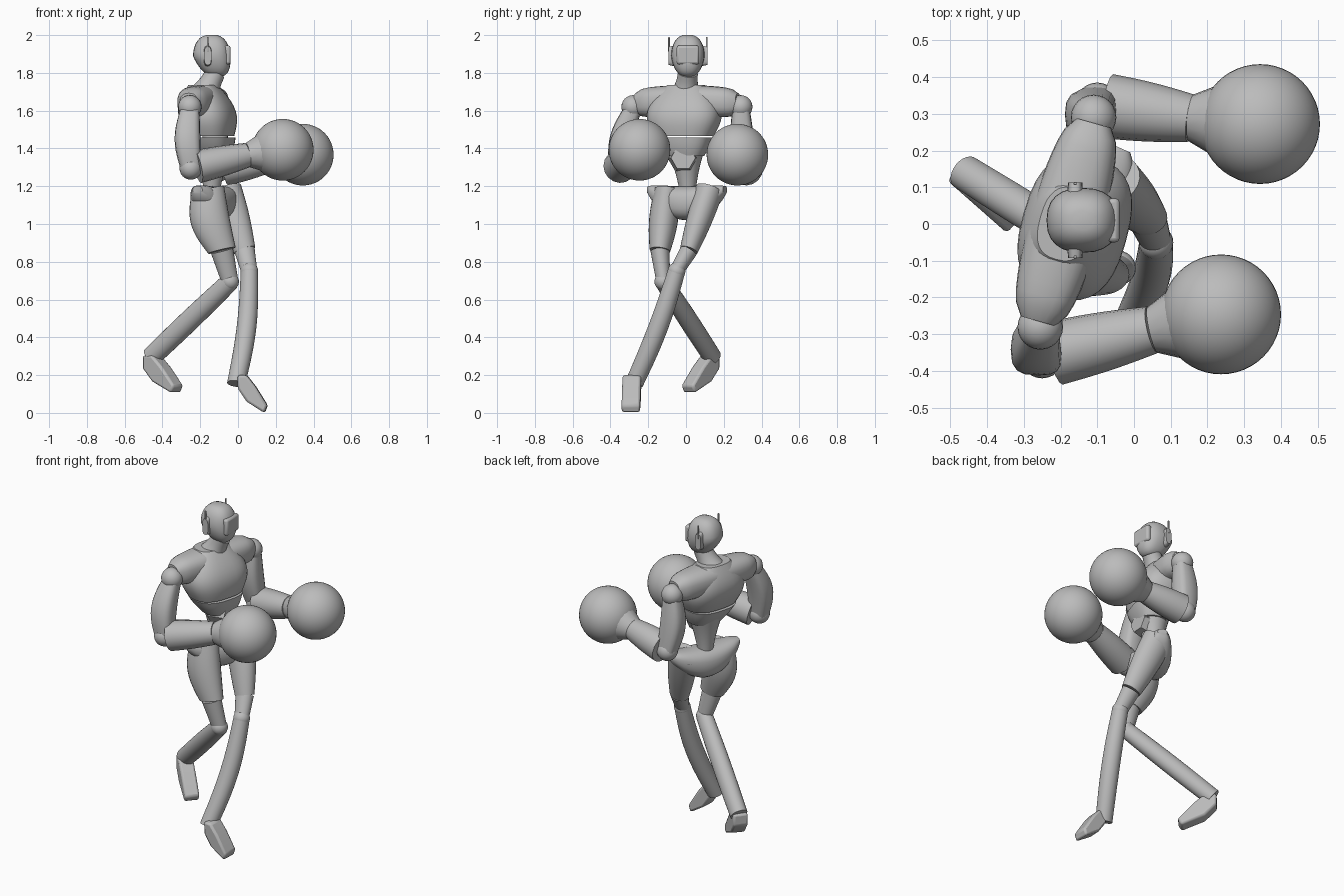
import bpy, bmesh, math
from mathutils import Vector

cube = bpy.data.objects.get("Cube")
if cube:
    bpy.data.objects.remove(cube, do_unlink=True)

grey = bpy.data.materials.new("plain_grey")
grey.use_nodes = True
colour = (0.5, 0.5, 0.5, 1)
grey.diffuse_color = colour
grey.node_tree.nodes["Principled BSDF"].inputs["Base Color"].default_value = colour
UP = Vector((0, 0, 1))
ACROSS = Vector((0, 1, 0))
ORIGIN = Vector((0, 0, 0))


def finish(name, bm, angle=40, bevel=0):
    bmesh.ops.recalc_face_normals(bm, faces=bm.faces)
    mesh = bpy.data.meshes.new(name)
    bm.to_mesh(mesh)
    bm.free()
    part = bpy.data.objects.new(name, mesh)
    bpy.context.collection.objects.link(part)
    mesh.materials.append(grey)
    if bevel:
        modifier = part.modifiers.new("soft_edges", 'BEVEL')
        modifier.width = bevel
        modifier.segments = 2
    bpy.ops.object.select_all(action='DESELECT')
    part.select_set(True)
    bpy.context.view_layer.objects.active = part
    bpy.ops.object.shade_smooth_by_angle(angle=math.radians(angle))


def loft(name, rings, side, axis, sides=24, power=2):
    """Skin superellipse rings of (centre, half width, half depth)."""
    bm = bmesh.new()
    across = (side - axis * side.dot(axis)).normalized()
    deep = across.cross(axis)

    def rounded(value):
        return math.copysign(abs(value) ** (2 / power), value)

    loops = []
    for centre, width, depth in rings:
        loop = []
        for k in range(sides):
            turn = math.tau * k / sides
            loop.append(bm.verts.new(centre + across * width * rounded(math.cos(turn))
                                     + deep * depth * rounded(math.sin(turn))))
        loops.append(loop)
    for low, high in zip(loops, loops[1:]):
        for k in range(sides):
            bm.faces.new((low[k - 1], low[k], high[k], high[k - 1]))
    bm.faces.new(loops[0])
    bm.faces.new(loops[-1])
    finish(name, bm)


def limb(name, start, end, first, last, bulge=0, depth=1, bend=ORIGIN,
         side=ACROSS, axis=None, sides=24, power=2, steps=10):
    """Tapered tube between two joints, swelling and bending in the middle."""
    rings = []
    for i in range(steps + 1):
        t = i / steps
        arch = math.sin(math.pi * t)
        radius = first + (last - first) * t + bulge * arch
        rings.append((start.lerp(end, t) + bend * arch, radius, radius * depth))
    loft(name, rings, side, axis or (end - start).normalized(), sides, power)


def crossbar(name, centre, direction, reach, inner, outer, rise):
    """Symmetric bar across the body with rounded ends."""
    rings = []
    steps = 8
    for k in range(-steps, steps + 1):
        t = k / steps
        s = abs(t)
        size = inner.lerp(outer, s * s) * (1 - 0.3 * s ** 12)
        rings.append((centre + direction * reach * t + UP * rise * s * s, size.x, size.y))
    loft(name, rings, UP, direction, power=2.5)


def ball(name, centre, radius, segments=24):
    bm = bmesh.new()
    bmesh.ops.create_uvsphere(bm, u_segments=segments, v_segments=segments // 2, radius=radius)
    bmesh.ops.translate(bm, verts=bm.verts, vec=centre)
    finish(name, bm, 60)


def box(name, centre, size, bevel):
    bm = bmesh.new()
    bmesh.ops.create_cube(bm, size=1)
    bmesh.ops.scale(bm, verts=bm.verts, vec=size)
    bmesh.ops.translate(bm, verts=bm.verts, vec=centre)
    finish(name, bm, 35, bevel)


def foot(name, heel, heading, length, width):
    """Downward pointing foot extruded from one side profile."""
    bm = bmesh.new()
    out = UP.cross(heading) * width / 2
    profile = ((0, .13), (0, .2), (.3, .2), (.6, .14), (1, .04), (.9, 0), (.3, .06))
    face = bm.faces.new([bm.verts.new(heel + heading * length * s + UP * z - out)
                         for s, z in profile])
    grown = bmesh.ops.extrude_face_region(bm, geom=[face])["geom"]
    bmesh.ops.translate(bm, vec=out * 2,
                        verts=[v for v in grown if isinstance(v, bmesh.types.BMVert)])
    finish(name, bm, 25, .012)


# Directions across the twisted shoulders and hips
shoulder_line = Vector((.27, .96, 0)).normalized()
hip_line = Vector((.4, .9, 0)).normalized()

# Head: an egg that narrows and shifts forward towards the chin
head_centre = Vector((-.14, .01, 1.89))
head_rings = []
for i in range(1, 16):
    turn = math.pi * i / 16
    height = -math.cos(turn)
    chin = max(-height, 0)
    radius = .098 * math.sin(turn) ** .75 * (1 - .12 * chin)
    head_rings.append((head_centre + Vector((.03 * chin, 0, .112 * height)), radius * .9, radius))
loft("head", head_rings, ACROSS, UP, power=2.4)
box("visor", (-.056, .01, 1.895), (.034, .12, .1), .012)
for label, sign in (("left", 1), ("right", -1)):
    ear = head_centre + Vector((-.02, sign * .07, 0))
    limb(label + "_ear_pod", ear, ear + ACROSS * sign * .033, .055, .048,
         depth=.4, side=UP, power=3, steps=3)
    box(label + "_antenna", ear + Vector((0, sign * .03, .06)), (.008, .008, .08), .002)
limb("neck", Vector((-.17, 0, 1.7)), Vector((-.12, .01, 1.8)), .075, .053, -.006)

# Torso
chest_base = Vector((-.145, -.015, 1.465))
body = {"side": shoulder_line, "axis": UP}
limb("chest", chest_base, Vector((-.185, 0, 1.735)), .16, .1, .065,
     depth=.72, sides=32, power=2.6, **body)
crossbar("shoulder_yoke", Vector((-.185, .005, 1.65)), shoulder_line, .28,
         Vector((.085, .1)), Vector((.075, .07)), -.01)
limb("ribs", Vector((-.125, -.005, 1.36)), chest_base - UP * .007, .1, .155,
     .005, depth=.8, sides=32, power=2.6, **body)
limb("abdomen", Vector((-.14, .01, 1.14)), Vector((-.13, 0, 1.4)), .038, .1, -.008, **body)
limb("belly_plate", Vector((-.14, -.01, 1.345)), Vector((-.04, -.015, 1.35)),
     .085, .065, sides=6, steps=1)

# Pelvis with raised hip tips
crossbar("pelvis", Vector((-.125, .005, 1.11)), hip_line, .22,
         Vector((.09, .1)), Vector((.03, .04)), .07)

# Arms: ball joints, boxy upper arms, tapered forearms and round gloves
arms = {
    "right": (Vector((-.255, -.28, 1.62)), Vector((-.25, -.36, 1.295)),
              Vector((.05, -.288, 1.365)), Vector((.237, -.246, 1.393)), -.02),
    "left": (Vector((-.11, .29, 1.62)), Vector((-.1, .325, 1.285)),
             Vector((.155, .288, 1.333)), Vector((.343, .272, 1.367)), -.01),
}
for label, (shoulder, elbow, wrist, glove, lean) in arms.items():
    ball(label + "_shoulder_joint", shoulder, .062)
    limb(label + "_upper_arm", shoulder.lerp(elbow, .04), elbow, .046, .05, .014,
         depth=1.1, bend=Vector((-.015, lean, 0)), power=3, sides=16)
    ball(label + "_elbow_joint", elbow, .06)
    limb(label + "_forearm", elbow.lerp(wrist, .12), wrist, .088, .065, .004, sides=16)
    limb(label + "_cuff", wrist, wrist.lerp(glove, .5), .064, .11, sides=16, steps=2)
    ball(label + "_glove", glove, .163, 48)

# Right leg, trailing behind
right_knee = Vector((-.042, -.12, .695))
right_thigh_end = Vector((-.085, -.138, .86))
limb("right_thigh", Vector((-.16, -.1, 1.18)), right_thigh_end, .066, .055, .016,
     depth=1.35, bend=Vector((-.025, 0, 0)))
limb("right_lower_thigh", right_thigh_end, right_knee, .05, .037, depth=1.2)
ball("right_knee_joint", right_knee, .047)
limb("right_shin", right_knee, Vector((-.46, .14, .295)), .045, .048, .004,
     depth=1.1)
foot("right_foot", Vector((-.48, .15, .105)), Vector((.75, -.66, 0)).normalized(), .22, .085)

# Left leg, stepping forward
left_knee = Vector((.06, -.05, .75))
left_thigh_end = Vector((.035, .015, .86))
limb("left_thigh", Vector((-.07, .125, 1.18)), left_thigh_end, .074, .048, .006,
     depth=1.22)
limb("left_lower_thigh", left_thigh_end, left_knee, .047, .037, depth=1.15)
ball("left_knee_joint", left_knee, .047)
limb("left_shin", left_knee, Vector((-.01, -.275, .155)), .046, .048, .005,
     bend=Vector((.02, .015, 0)))
foot("left_foot", Vector((0, -.285, 0)), Vector((1, -.05, 0)).normalized(), .157, .098)
